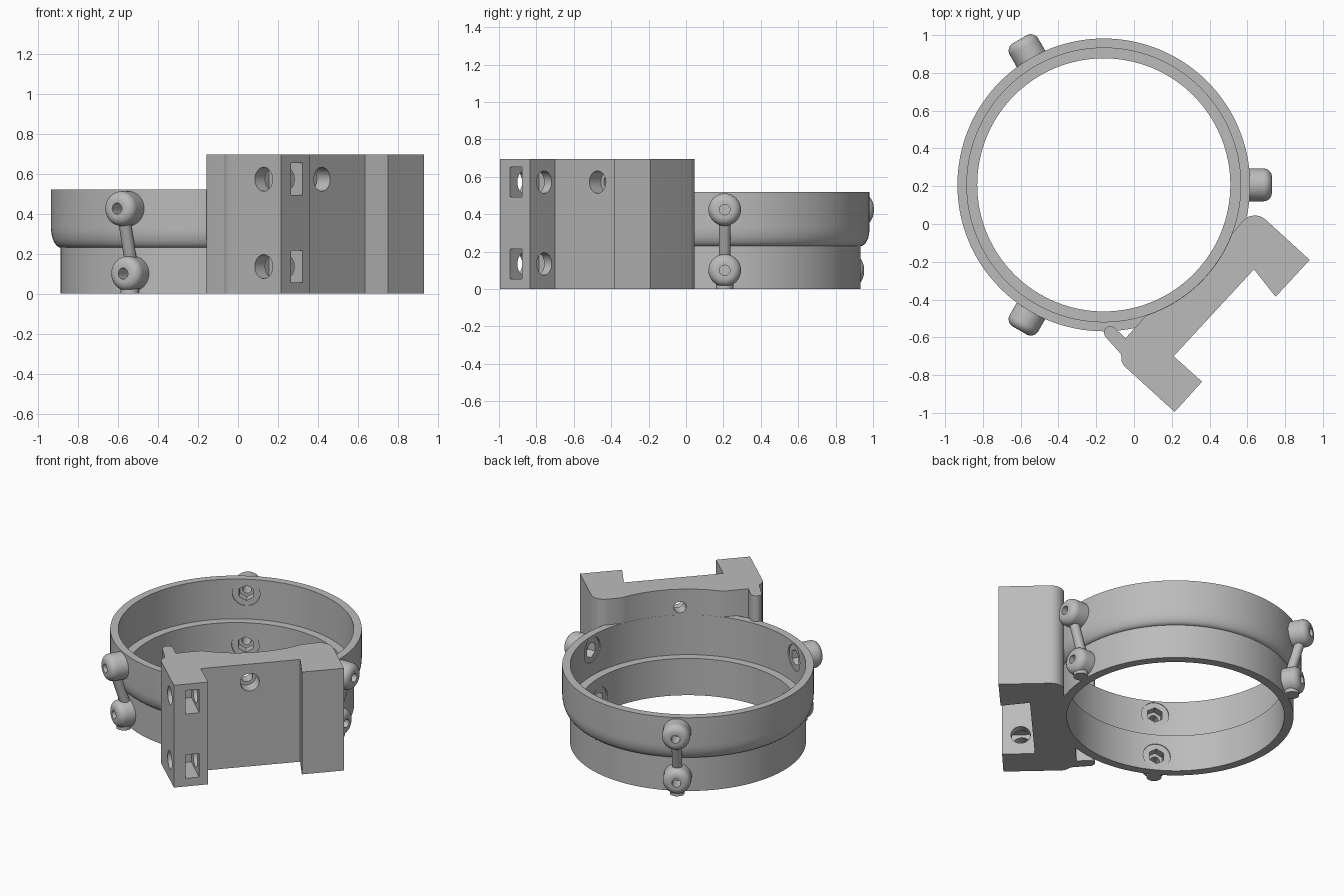
import bpy, bmesh
from math import sin, cos, pi, radians
from mathutils import Vector, Matrix

cube = bpy.data.objects.get("Cube")
if cube:
    bpy.data.objects.remove(cube, do_unlink=True)

grey = bpy.data.materials.new("plain grey")
grey.use_nodes = True
grey.diffuse_color = (0.5, 0.5, 0.5, 1)
grey.node_tree.nodes["Principled BSDF"].inputs["Base Color"].default_value = (0.5, 0.5, 0.5, 1)

CENTRE = Vector((-0.16, 0.207, 0))
ALONG = Vector((0.68, 0.733, 0)).normalized()    # along the clamp face
OUT = Vector((ALONG.y, -ALONG.x, 0))             # away from the ring


def finish(bm, name):
    bmesh.ops.recalc_face_normals(bm, faces=bm.faces)
    mesh = bpy.data.meshes.new(name)
    bm.to_mesh(mesh)
    bm.free()
    mesh.materials.append(grey)
    obj = bpy.data.objects.new(name, mesh)
    bpy.context.collection.objects.link(obj)
    return obj


def lathe(name, profile, matrix, closed, steps):
    """Revolve (radius, height) points about local z."""
    bm = bmesh.new()
    verts = [bm.verts.new((r, 0, z)) for r, z in profile]
    pairs = list(zip(verts, verts[1:]))
    if closed:
        pairs.append((verts[-1], verts[0]))
    edges = [bm.edges.new(p) for p in pairs]
    bmesh.ops.spin(bm, geom=verts + edges, axis=(0, 0, 1), cent=(0, 0, 0),
                   angle=2 * pi, steps=steps, use_merge=True)
    bmesh.ops.remove_doubles(bm, verts=bm.verts, dist=1e-5)
    bm.transform(matrix)
    return finish(bm, name)


def aim(start, direction):
    return Matrix.Translation(start) @ direction.to_track_quat('Z', 'Y').to_matrix().to_4x4()


def rod(name, a, b, radius, sides=32):
    bm = bmesh.new()
    bmesh.ops.create_cone(bm, cap_ends=True, segments=sides, radius1=radius, radius2=radius,
                          depth=(b - a).length, matrix=aim((a + b) / 2, b - a))
    return finish(bm, name)


def combine(target, tool, operation):
    mod = target.modifiers.new(operation.lower(), 'BOOLEAN')
    mod.operation, mod.object, mod.solver = operation, tool, 'EXACT'
    bpy.context.view_layer.objects.active = target
    bpy.ops.object.modifier_apply(modifier=mod.name)
    bpy.data.objects.remove(tool, do_unlink=True)


def arc(cx, cy, r, start, end, n):
    angles = [radians(start + (end - start) * i / n) for i in range(n + 1)]
    return [(cx + r * cos(a), cy + r * sin(a)) for a in angles]


# Stepped ring with a rounded shoulder and an inner ledge
shoulder = [(0.727 + 0.048 * sin(t), 0.33 - 0.1 * cos(t)) for t in [i * pi / 16 for i in range(9)]]
ring = lathe("stepped_ring", [(0.67, 0), (0.727, 0)] + shoulder +
             [(0.775, 0.52), (0.725, 0.52), (0.725, 0.25), (0.67, 0.25)],
             Matrix.Translation(CENTRE), True, 128)

# Screw bosses: angle stations, each with an upper and a lower boss (height, start, tip, inner wall)
LEVELS = [(0.425, 0.735, 0.89, 0.725), (0.1, 0.69, 0.83, 0.67)]
stations = [Vector((cos(radians(a)), sin(radians(a)), 0)) for a in (0, 120, 240)]


def spot(direction, radius, z):
    return CENTRE + direction * radius + Vector((0, 0, z))


for d in stations:
    for z, start, tip, wall in LEVELS:
        length = tip - start
        profile = [(0, 0), (0.087, 0)] + arc(0.042, length - 0.045, 0.045, 0, 90, 8) + [(0, length)]
        combine(ring, lathe("boss", profile, aim(spot(d, start, z), d), False, 40), 'UNION')
    # Sloping strut between the bosses and a foot under the lower one
    combine(ring, rod("strut", spot(d, 0.835, 0.42), spot(d, 0.735, 0.11), 0.031, 24), 'UNION')
    combine(ring, rod("foot", spot(d, 0.762, 0), spot(d, 0.762, 0.1), 0.046), 'UNION')

# Flat seats, hexagonal nut pockets and screw holes
for d in stations:
    for z, start, tip, wall in LEVELS:
        for name, end, radius, sides in (("seat", wall + 0.004, 0.085, 40),
                                         ("nut_pocket", wall + 0.06, 0.052, 6),
                                         ("screw_hole", tip + 0.05, 0.028, 24)):
            combine(ring, rod(name, spot(d, wall - 0.08, z), spot(d, end, z), radius, sides), 'DIFFERENCE')

# Clamp block: dovetail outline on one side, concave saddle on the other
outline = [(0.93, -0.19), (0.75, -0.385), (0.635, -0.24), (0.21, -0.70), (0.36, -0.835), (0.215, -0.995)]
outline += [(-0.034, -0.768), (-0.055, -0.748), (-0.066, -0.725), (-0.068, -0.69)]
outline += arc(-0.125, -0.575, 0.034, 225, 45, 10) + [(-0.045, -0.605)]
outline += arc(CENTRE.x, CENTRE.y, 0.726, -72, -21, 24)
outline += arc(0.64, -0.04, 0.085, 140, 47, 10)
bm = bmesh.new()
face = bm.faces.new([bm.verts.new((x, y, 0)) for x, y in outline])
top = bmesh.ops.extrude_face_region(bm, geom=[face])["geom"]
bmesh.ops.translate(bm, vec=(0, 0, 0.695), verts=[v for v in top if isinstance(v, bmesh.types.BMVert)])
block = finish(bm, "clamp_block")

# Two bolt holes with nut slots through the lower jaw
for z in (0.135, 0.572):
    p = Vector((0.19, -0.85, z))
    combine(block, rod("bolt_hole", p - ALONG * 0.3, p + ALONG * 0.3, 0.06), 'DIFFERENCE')
    bm = bmesh.new()
    size = Matrix.Diagonal((0.16, 0.085, 0.46, 1))
    turn = Matrix((Vector((0, 0, 1)), ALONG, OUT)).transposed().to_4x4()
    bmesh.ops.create_cube(bm, size=1, matrix=Matrix.Translation(Vector((0.295, -0.91, z))) @ turn @ size)
    combine(block, finish(bm, "nut_slot"), 'DIFFERENCE')

# Counterbored locking screw hole through the saddle
p = Vector((0.42, -0.473, 0.572))
combine(block, rod("counterbore", p - OUT * 0.09, p + OUT * 0.3, 0.06), 'DIFFERENCE')
combine(block, rod("lock_hole", p - OUT * 0.4, p + OUT * 0.1, 0.038), 'DIFFERENCE')

# Smooth round surfaces, keep hard edges
for obj in (ring, block):
    bpy.ops.object.select_all(action='DESELECT')
    obj.select_set(True)
    bpy.context.view_layer.objects.active = obj
    bpy.ops.object.shade_smooth_by_angle(angle=radians(30))
